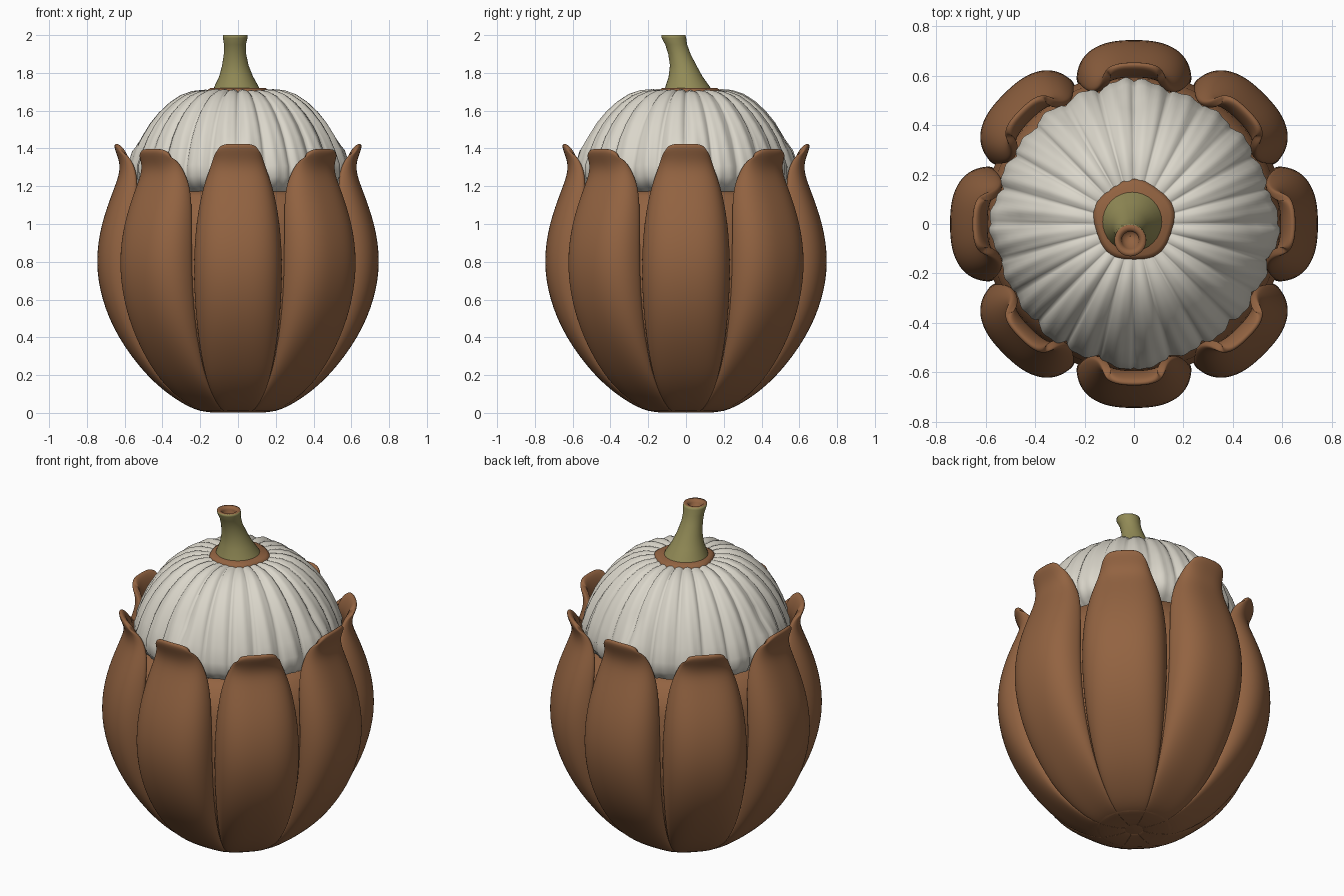
import bpy, math, random
from mathutils import Vector

if "Cube" in bpy.data.objects:
    bpy.data.objects.remove(bpy.data.objects["Cube"])
random.seed(4)


def material(name, col):
    m = bpy.data.materials.new(name)
    m.diffuse_color = (*col, 1)
    m.use_nodes = True
    m.node_tree.nodes["Principled BSDF"].inputs["Base Color"].default_value = m.diffuse_color
    return m


BROWN = material("warm brown", (0.29, 0.125, 0.053))
WHITE = material("off white", (0.70, 0.67, 0.59))
GREEN = material("olive green", (0.29, 0.26, 0.095))


def make(name, verts, faces, mats, subsurf=0, solid=0):
    me = bpy.data.meshes.new(name)
    me.from_pydata(verts, [], faces)
    for m in mats:
        me.materials.append(m)
    for p in me.polygons:
        p.use_smooth = True
    ob = bpy.data.objects.new(name, me)
    bpy.context.collection.objects.link(ob)
    if solid:
        md = ob.modifiers.new("thickness", 'SOLIDIFY')
        md.thickness, md.offset = solid, -1
    if subsurf:
        md = ob.modifiers.new("smooth", 'SUBSURF')
        md.levels = md.render_levels = subsurf
    return ob


def loft(rings):
    """Join equal closed rings of points into verts and quads."""
    n = len(rings[0])
    verts = [p for r in rings for p in r]
    faces = [(i * n + j, i * n + (j + 1) % n, (i + 1) * n + (j + 1) % n, (i + 1) * n + j)
             for i in range(len(rings) - 1) for j in range(n)]
    return verts, faces


# Petals: rows of (radius, height, half width, edge depth)
ROWS = [(0.03, 0.0, 0.012, 0.0), (0.13, 0.0, 0.052, 0.005), (0.23, 0.012, 0.09, 0.02),
        (0.36, 0.09, 0.137, 0.04), (0.49, 0.2, 0.178, 0.07), (0.64, 0.4, 0.213, 0.13),
        (0.725, 0.6, 0.232, 0.17), (0.756, 0.8, 0.238, 0.185), (0.727, 1.0, 0.225, 0.17),
        (0.66, 1.18, 0.192, 0.13), (0.622, 1.28, 0.155, 0.085), (0.632, 1.35, 0.132, 0.065),
        (0.665, 1.42, 0.122, 0.06)]
COLS = 16


def petal(k):
    ang = k * math.pi / 4
    ca, sa = math.cos(ang), math.sin(ang)
    verts = []
    for i, (R, z, w, d) in enumerate(ROWS):
        if k % 2 and z > 1.1:
            z -= (z - 1.1) * 0.09
        for j in range(COLS + 1):
            a = math.pi * j / COLS
            c, s = -math.cos(a), max(0.0, math.sin(a))
            t = w * math.copysign(abs(c) ** (2 / 2.5), c)
            r = R - d * (1 - s ** (2 / 2.5))
            zz = z - (0.04 * abs(c) ** 4 if i == len(ROWS) - 1 else 0)
            verts.append((t * ca + r * sa, t * sa - r * ca, zz))
    n = COLS + 1
    faces = [(i * n + j, i * n + j + 1, (i + 1) * n + j + 1, (i + 1) * n + j)
             for i in range(len(ROWS) - 1) for j in range(COLS)]
    make("petal_%d" % (k + 1), verts, faces, [BROWN], 2, 0.035)


for k in range(8):
    petal(k)

# Brown core closing the seams between the petals
core = [(0.001, 0.004), (0.2, 0.01), (0.33, 0.1), (0.44, 0.2), (0.55, 0.4), (0.60, 0.6),
        (0.612, 0.8), (0.59, 1.0), (0.54, 1.15), (0.45, 1.18), (0.001, 1.18)]
ring = [2 * math.pi * j / 64 for j in range(64)]
v, f = loft([[(r * math.cos(a), r * math.sin(a), z) for a in ring] for r, z in core])
make("inner_core", v, f, [BROWN])

# White pleated dome
DOME = [(0.46, 1.17), (0.53, 1.2), (0.56, 1.25), (0.562, 1.31), (0.535, 1.39), (0.505, 1.46),
        (0.463, 1.53), (0.415, 1.59), (0.36, 1.642), (0.30, 1.682), (0.24, 1.703),
        (0.18, 1.708), (0.12, 1.70), (0.01, 1.69)]
SEG, PLEATS = 288, 24
amp = [random.uniform(0.7, 1.4) for _ in range(PLEATS)]
shift = [random.uniform(-0.06, 0.06) for _ in range(PLEATS)]
rings = []
for r, z in DOME:
    row = []
    for j in range(SEG):
        a = 2 * math.pi * j / SEG
        q = j * PLEATS / SEG
        fold = abs(math.sin(math.pi * q)) ** 0.7 * amp[int(q)]
        ripple = 0.15 * math.sin(a * 53 + z * 7)
        rr = r * (1 + 0.036 * (fold + ripple - 0.6))
        # small points poking out behind the four main petals
        if 1.22 < z < 1.4:
            rr += 0.03 * max(0.0, math.cos(4 * a)) ** 12
        aa = a + shift[int(q)] * math.sin(math.pi * (q % 1)) * (1.7 - z)
        lift = 0.012 * (fold - 0.8) if r > 0.13 else 0
        row.append((rr * math.cos(aa), rr * math.sin(aa), z + lift))
    rings.append(row)
v, f = loft(rings)
make("pleated_dome", v, f, [WHITE])

# Brown collar around the stem
collar = [(0.165, 1.69), (0.162, 1.708), (0.145, 1.72), (0.05, 1.722)]
v, f = loft([[(r * (1 + 0.03 * math.sin(5 * a)) * math.cos(a),
               r * (1 + 0.03 * math.sin(5 * a)) * math.sin(a) + 0.015, z) for a in ring]
             for r, z in collar])
make("stem_collar", v, f, [BROWN])

# Leaning hollow stem: (height, centre x, centre y, radius), last rows form the hole
STEM = [(1.70, -0.005, 0.012, 0.128), (1.73, -0.008, 0.008, 0.116), (1.78, -0.01, -0.002, 0.09),
        (1.84, -0.014, -0.015, 0.07), (1.90, -0.016, -0.035, 0.059), (1.95, -0.016, -0.052, 0.058),
        (1.985, -0.015, -0.064, 0.065), (2.0, -0.015, -0.067, 0.064), (1.998, -0.015, -0.067, 0.045),
        (1.985, -0.015, -0.066, 0.035), (1.93, -0.015, -0.05, 0.03), (1.925, -0.015, -0.05, 0.001)]
N = 32
v, f = loft([[(x + r * math.cos(2 * math.pi * j / N), y + r * math.sin(2 * math.pi * j / N), z)
              for j in range(N)] for z, x, y, r in STEM])
stem = make("stem", v, f, [GREEN, BROWN])
for p in stem.data.polygons:
    if p.index // N >= 7:      # rim and hole
        p.material_index = 1
